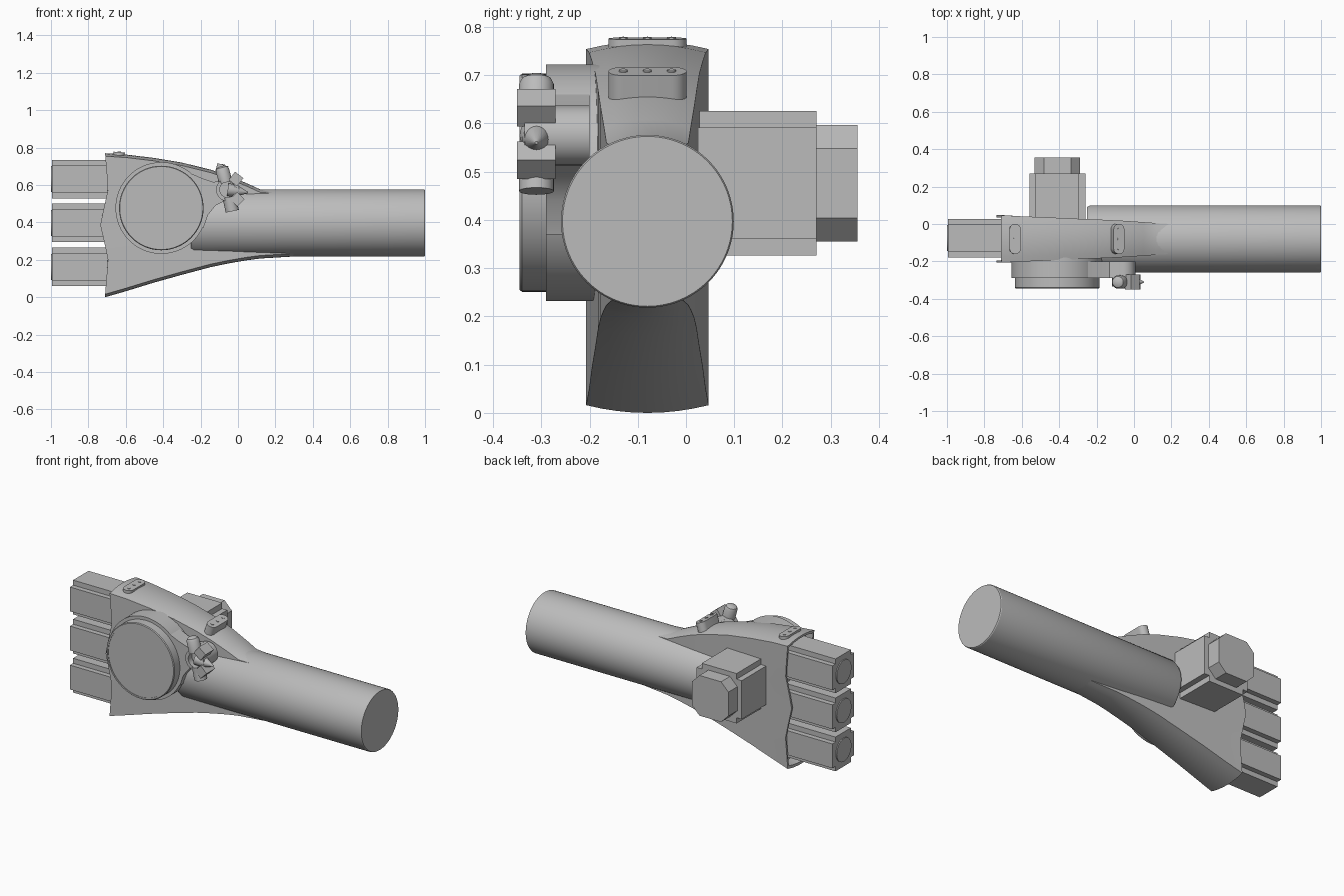
import bpy, bmesh
from math import cos, sin, pi, radians, sqrt
from mathutils import Matrix, Vector

cube = bpy.data.objects.get("Cube")
if cube:
    bpy.data.objects.remove(cube, do_unlink=True)

metal = bpy.data.materials.new("light grey")
metal.use_nodes = True
GREY = (0.5, 0.5, 0.5, 1)
metal.diffuse_color = GREY
metal.node_tree.nodes["Principled BSDF"].inputs["Base Color"].default_value = GREY
parts = []
MID = -0.08   # y of the arm's centre plane


def loft(name, rings, matrix=None):
    """Skin equal-length rings of 3D points and cap both ends."""
    bm = bmesh.new()
    loops = [[bm.verts.new(p) for p in ring] for ring in rings]
    n = len(loops[0])
    for a, b in zip(loops, loops[1:]):
        for i in range(n):
            j = (i + 1) % n
            bm.faces.new((a[i], a[j], b[j], b[i]))
    bm.faces.new(loops[0])
    bm.faces.new(loops[-1])
    bmesh.ops.recalc_face_normals(bm, faces=bm.faces)
    mesh = bpy.data.meshes.new(name)
    bm.to_mesh(mesh)
    bm.free()
    obj = bpy.data.objects.new(name, mesh)
    bpy.context.collection.objects.link(obj)
    mesh.materials.append(metal)
    if matrix:
        obj.matrix_world = matrix
    parts.append(obj)
    return obj


def along(axis, u, v, d):
    """Place a profile point at depth d on an axis."""
    return {"X": (d, u, v), "Y": (u, d, v), "Z": (u, v, d)}[axis]


def circle(r, cu=0, cv=0, n=48):
    return [(cu + r * cos(2 * pi * i / n), cv + r * sin(2 * pi * i / n)) for i in range(n)]


def prism(name, profile, axis, a, b, matrix=None):
    return loft(name, [[along(axis, u, v, d) for u, v in profile] for d in (a, b)], matrix)


def turned(name, steps, axis, cu, cv, n=64, matrix=None):
    """Stepped cylinder from (depth, radius) pairs."""
    return loft(name, [[along(axis, u, v, d) for u, v in circle(r, cu, cv, n)]
                       for d, r in steps], matrix)


def notched(h, cut, cu, cv):
    """Square profile with a step cut from every corner."""
    corner = [(h, h - cut), (h - cut, h - cut), (h - cut, h)]
    pts = []
    for k in range(4):
        c, s = cos(k * pi / 2), sin(k * pi / 2)
        pts += [(cu + c * x - s * y, cv + s * x + c * y) for x, y in corner]
    return pts


def slot(length, width, n=12):
    """Rounded slot, long in y."""
    half = length / 2 - width
    return [(width * cos(t), width * sin(t) + (half if k < n else -half))
            for k in range(2 * n) for t in [pi * (k if k < n else k - 1) / (n - 1) * 1.0
                                           if k < n else pi + pi * (k - n) / (n - 1)]]


# Forearm tube
turned("forearm_tube", [(-0.25, 0.172), (-0.235, 0.179), (0.995, 0.179), (1.0, 0.176)],
       "X", MID, 0.397, 96)

# Flared palm: x, bottom, top, half thickness
STATIONS = [(-0.71, 0.0, 0.77, 0.127), (-0.6, 0.032, 0.763, 0.121), (-0.45, 0.078, 0.745, 0.115),
            (-0.3, 0.12, 0.72, 0.108), (-0.15, 0.16, 0.683, 0.102), (-0.05, 0.181, 0.65, 0.097),
            (0.05, 0.198, 0.608, 0.09), (0.12, 0.207, 0.576, 0.085), (0.35, 0.221, 0.565, 0.07)]


def palm_ring(x, bottom, top, half, end=0.0):
    drop, ring, n = 0.016, [], 8
    for side in (1, -1):
        # crowned edge, then flat side
        for k in range(n + 1):
            s = 1 - 2 * k / n
            z = top - drop * s * s if side > 0 else bottom + drop * s * s
            ring.append((s * half * side, z))
        z0, z1 = (top - drop, bottom + drop) if side > 0 else (bottom + drop, top - drop)
        ring += [(-half * side, z0 + (z1 - z0) * k / 12) for k in range(1, 12)]
    out = []
    for y, z in ring:
        v = abs(z - 0.39) / 0.37   # wavy open rim
        wave = -0.027 + 0.042 * min(v / 0.5, 1) - 0.015 * max(0, (v - 0.5) / 0.5)
        out.append((x + end * wave, MID + y, z))
    return out


rings = [palm_ring(-0.66, 0.03, 0.74, 0.112), palm_ring(-0.71, 0.015, 0.757, 0.116, 1),
         palm_ring(*STATIONS[0], 1)]
rings += [palm_ring(*s) for s in STATIONS[1:]]
loft("palm_shell", rings)

# Finger sockets with round end plates
for i, z in enumerate((0.162, 0.397, 0.632)):
    prism(f"finger_block_{i + 1}", notched(0.103, 0.03, MID + 0.005, z), "X", -0.994, -0.65)
    turned(f"finger_end_plate_{i + 1}", [(-1.0, 0.07), (-0.99, 0.07)], "X", MID + 0.005, z, 40)

# Rear motor and its octagonal cap
prism("motor_body", notched(0.15, 0.034, -0.41, 0.476), "Y", -0.05, 0.27)
k = 0.072
octagon = [(sx * a - 0.41, sz * b + 0.476) for sx, sz, flip in
           ((1, 1, 0), (-1, 1, 1), (-1, -1, 0), (1, -1, 1))
           for a, b in ([(0.121, k), (k, 0.121)][::-1] if flip else [(0.121, k), (k, 0.121)])]
prism("motor_cap", octagon, "Y", 0.26, 0.355)

# Front round housing
turned("round_housing", [(-0.15, 0.245), (-0.29, 0.245), (-0.29, 0.226), (-0.34, 0.226),
                         (-0.345, 0.222), (-0.345, 0.213), (-0.342, 0.213)],
       "Y", -0.41, 0.477, 96)

# Neck from housing to the side fitting
prism("fitting_neck", [(-0.27, 0.67), (-0.19, 0.635), (-0.13, 0.615), (-0.08, 0.632), (-0.03, 0.6),
                       (-0.03, 0.55), (-0.07, 0.515), (-0.12, 0.49), (-0.16, 0.44),
                       (-0.185, 0.37), (-0.3, 0.45)], "Y", -0.29, -0.2)

# Side fitting: hollow hub, tilted branches, pointed spout
turned("fitting_hub", [(-0.2, 0.062), (-0.335, 0.062), (-0.335, 0.042), (-0.3, 0.042)],
       "Y", -0.055, 0.575, 40)


def branch(name, angle, kind):
    """Branch pointing out of the hub, angle measured from up toward +x."""
    m = Matrix.Translation(Vector((-0.055, -0.31, 0.575))) @ Matrix.Rotation(radians(angle), 4, "Y")
    if kind == "box":
        prism(name, [(-0.028, -0.04), (0.028, -0.04), (0.028, 0.04), (-0.028, 0.04)],
              "Z", 0.045, 0.1, m)
    elif kind == "dome":
        turned(name, [(0.04, 0.036), (0.11, 0.036), (0.122, 0.03), (0.13, 0.016)], "Z", 0, 0, 32, m)
    elif kind == "spout":
        turned(name, [(0.0, 0.035), (0.05, 0.03), (0.11, 0.003)], "Z", 0, 0, 24, m)
    else:
        turned(name, [(0.04, 0.036), (0.118, 0.036)], "Z", 0, 0, 32, m)


branch("fitting_domed_cap", -15, "dome")
branch("fitting_upper_block", 38, "box")
branch("fitting_spout", 98, "spout")
branch("fitting_lower_block", 135, "box")
branch("fitting_lower_stub", 168, "stub")

# Slotted pads on the top edge, each with three screws
for name, x, z, tilt, depth in (("rear_pad", -0.635, 0.776, 4, 0.03),
                                ("front_pad", -0.08, 0.708, 17, 0.09)):
    m = Matrix.Translation(Vector((x, MID, z))) @ Matrix.Rotation(radians(tilt), 4, "Y")
    prism(name, slot(0.162, 0.03), "Z", -depth, 0.0, m)
    for i in (-1, 0, 1):
        turned(f"{name}_screw_{i + 2}", [(-0.005, 0.009), (0.003, 0.009)], "Z", 0, i * 0.05, 16, m)

# Smooth curved surfaces, keep edges crisp
bpy.ops.object.select_all(action="DESELECT")
for obj in parts:
    obj.select_set(True)
bpy.context.view_layer.objects.active = parts[0]
bpy.ops.object.shade_smooth_by_angle(angle=radians(30))
